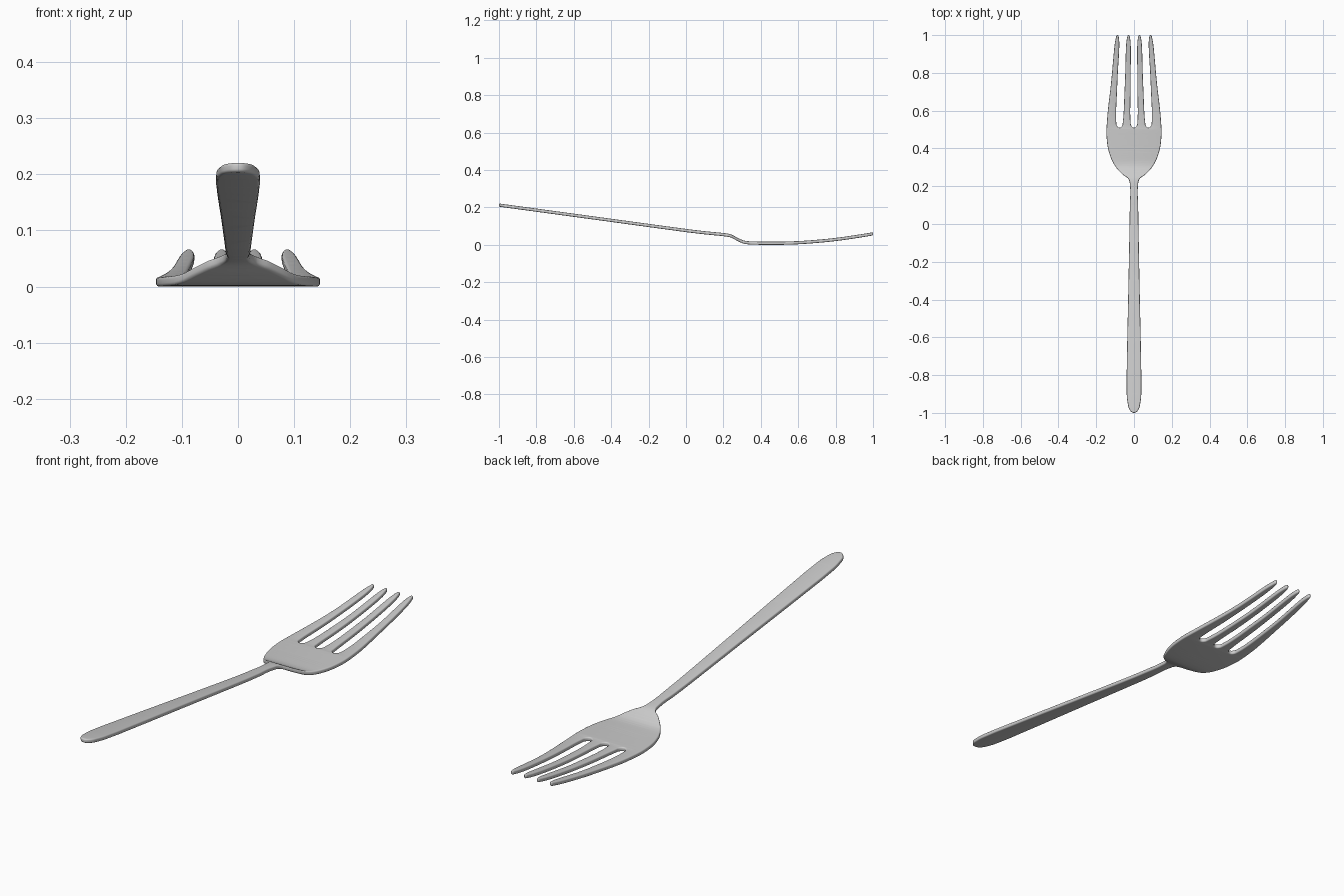
import bpy, bmesh
from mathutils import Vector

if "Cube" in bpy.data.objects:
    bpy.data.objects.remove(bpy.data.objects["Cube"])


def smooth_lookup(pts, y):
    """Catmull-Rom style value lookup through (y, value) points."""
    y = min(max(y, pts[0][0]), pts[-1][0])
    n = len(pts)

    def slope(k):
        a, b = pts[max(k - 1, 0)], pts[min(k + 1, n - 1)]
        return (b[1] - a[1]) / (b[0] - a[0])
    i = max(k for k in range(n - 1) if pts[k][0] <= y)
    (y0, z0), (y1, z1) = pts[i], pts[i + 1]
    h = y1 - y0
    t = (y - y0) / h
    return ((2*t**3 - 3*t**2 + 1) * z0 + (t**3 - 2*t**2 + t) * h * slope(i)
            + (3*t**2 - 2*t**3) * z1 + (t**3 - t**2) * h * slope(i + 1))


# Right half of the outline: handle end, neck, bowl, outer tine, slot, inner tine, middle slot
half = [(0, -1), (0.02, -0.988), (0.034, -0.945), (0.039, -0.86), (0.038, -0.75),
        (0.029, -0.3), (0.022, 0.1), (0.021, 0.2), (0.029, 0.237), (0.06, 0.262),
        (0.1, 0.307), (0.131, 0.375), (0.145, 0.46), (0.144, 0.53), (0.121, 0.75),
        (0.096, 0.985), (0.088, 1.0), (0.080, 0.985), (0.088, 0.75), (0.094, 0.54),
        (0.089, 0.518), (0.077, 0.51), (0.064, 0.518), (0.059, 0.54), (0.048, 0.75),
        (0.037, 0.985), (0.029, 1.0), (0.021, 0.985), (0.018, 0.75), (0.018, 0.54),
        (0.013, 0.518), (0, 0.51)]
outline = half + [(-x, y) for x, y in half[-2:0:-1]]

# Flat filled curve with rounded rim
curve = bpy.data.curves.new("fork_outline", 'CURVE')
curve.dimensions = '2D'
curve.fill_mode = 'BOTH'
curve.resolution_u = 6
curve.extrude = 0.003
curve.bevel_depth = 0.0055
curve.bevel_resolution = 3
curve.offset = -0.0055
spline = curve.splines.new('BEZIER')
spline.bezier_points.add(len(outline) - 1)
for p, (x, y) in zip(spline.bezier_points, outline):
    p.co = (x, y, 0)
    p.handle_left_type = p.handle_right_type = 'AUTO'
spline.use_cyclic_u = True
helper = bpy.data.objects.new("fork_outline", curve)
bpy.context.collection.objects.link(helper)
bpy.context.view_layer.update()
deps = bpy.context.evaluated_depsgraph_get()
mesh = bpy.data.meshes.new_from_object(helper.evaluated_get(deps))
bpy.data.objects.remove(helper)

# Slice along the length, then bend to the side profile
side = [(-1, 0.214), (-0.5, 0.146), (0, 0.078), (0.1, 0.066), (0.2, 0.056), (0.24, 0.049),
        (0.275, 0.031), (0.31, 0.016), (0.36, 0.011), (0.5, 0.010), (0.6, 0.013),
        (0.7, 0.020), (0.8, 0.030), (0.9, 0.044), (1, 0.060)]
bm = bmesh.new()
bm.from_mesh(mesh)
bmesh.ops.remove_doubles(bm, verts=bm.verts, dist=0.00005)
cuts = [-0.9 + 0.1 * i for i in range(11)] + [0.13 + 0.0125 * i for i in range(24)] \
    + [0.45 + 0.025 * i for i in range(22)]
for y in cuts:
    bmesh.ops.bisect_plane(bm, geom=bm.verts[:] + bm.edges[:] + bm.faces[:],
                           plane_co=Vector((0, y, 0)), plane_no=Vector((0, 1, 0)), dist=1e-5)
for v in bm.verts:
    v.co.z += smooth_lookup(side, v.co.y)
low = min(v.co.z for v in bm.verts)
for v in bm.verts:
    v.co.z -= low
bmesh.ops.recalc_face_normals(bm, faces=bm.faces)
bm.to_mesh(mesh)
bm.free()

fork = bpy.data.objects.new("fork", mesh)
mesh.name = "fork"
bpy.context.collection.objects.link(fork)
bpy.context.view_layer.objects.active = fork
fork.select_set(True)
bpy.ops.object.shade_smooth_by_angle(angle=0.9)
